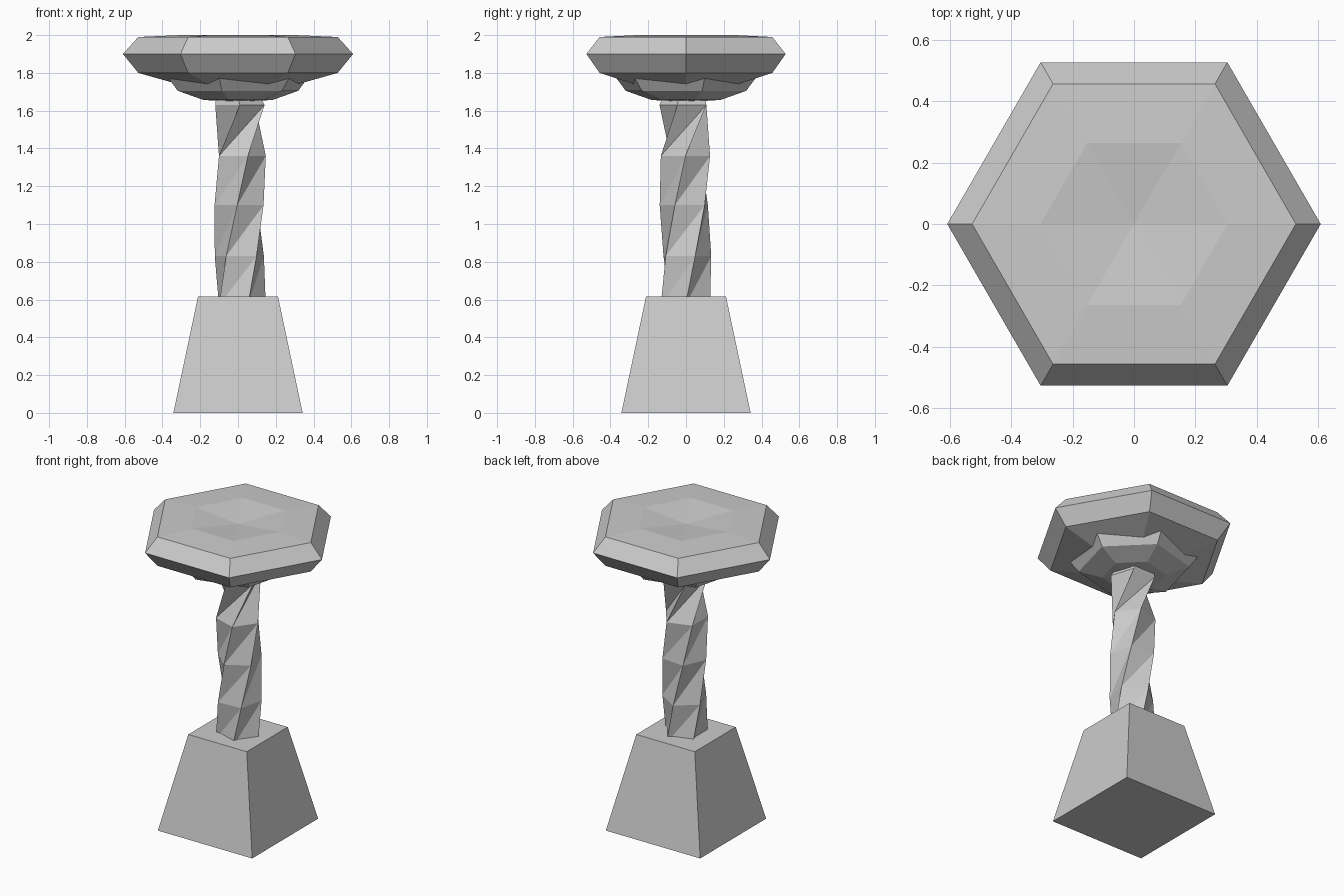
import bpy, bmesh
from math import sin, cos, pi, radians

if "Cube" in bpy.data.objects:
    bpy.data.objects.remove(bpy.data.objects["Cube"])


def loft(name, rings, low_pole=None, high_pole=None, split=False):
    """Skin a stack of equal-sided rings; close the ends with poles or caps."""
    bm = bmesh.new()
    loops = [[bm.verts.new(p) for p in ring] for ring in rings]
    n = len(loops[0])
    for low, high in zip(loops, loops[1:]):
        for i in range(n):
            j = (i + 1) % n
            if split:
                bm.faces.new((low[i], low[j], high[j]))
                bm.faces.new((low[i], high[j], high[i]))
            else:
                bm.faces.new((low[i], low[j], high[j], high[i]))
    for loop, pole in ((loops[0][::-1], low_pole), (loops[-1], high_pole)):
        if pole is None:
            bm.faces.new(loop)
        else:
            tip = bm.verts.new((0, 0, pole))
            for i in range(n):
                bm.faces.new((loop[i], loop[(i + 1) % n], tip))
    bmesh.ops.recalc_face_normals(bm, faces=bm.faces)
    mesh = bpy.data.meshes.new(name)
    bm.to_mesh(mesh)
    bm.free()
    obj = bpy.data.objects.new(name, mesh)
    bpy.context.collection.objects.link(obj)
    return obj


def ring(n, r, z, turn=0, cx=0, cy=0):
    a = radians(turn)
    return [(cx + r * cos(a + 2 * pi * i / n), cy + r * sin(a + 2 * pi * i / n), z)
            for i in range(n)]


# Tapered square base
loft("base", [ring(4, 0.342 * 2 ** 0.5, 0, 45), ring(4, 0.212 * 2 ** 0.5, 0.615, 45)])

# Five-sided column, twisting faster toward the top
levels = [(0.57, 0), (0.83, 22), (1.10, 48), (1.36, 72), (1.63, 126)]
column = [ring(5, 0.137, z, turn, 0.01, -0.003) for z, turn in levels]
column.append(ring(5, 0.12, 1.68, 126))
loft("column", column, split=True)

# Rotated hexagonal collar under the top
collar = [(0.19, 1.657), (0.33, 1.705), (0.38, 1.77), (0.33, 1.835)]
loft("collar", [ring(6, r, z, 15) for r, z in collar], 1.645, 1.86)

# Hexagonal top with a shallow dish
top = [(0.305, 1.737), (0.528, 1.80), (0.609, 1.90), (0.528, 1.99), (0.305, 2.0)]
loft("top", [ring(6, r, z) for r, z in top], 1.71, 1.97)
